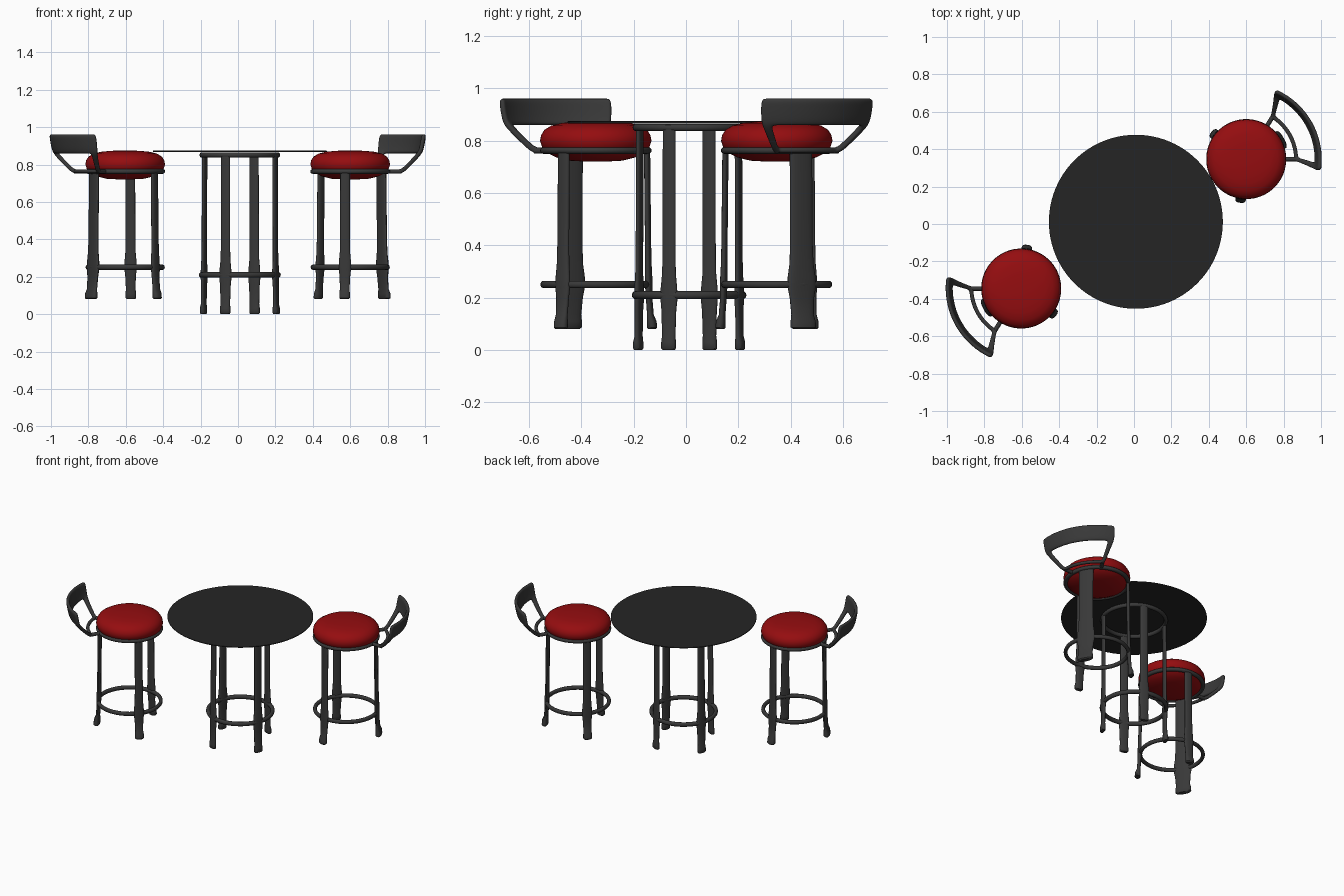
import bpy, bmesh
from math import sin, cos, pi, radians
from mathutils import Matrix, Vector

if "Cube" in bpy.data.objects:
    bpy.data.objects.remove(bpy.data.objects["Cube"])


def material(name, rgb):
    m = bpy.data.materials.new(name)
    m.diffuse_color = (*rgb, 1)
    m.use_nodes = True
    m.node_tree.nodes["Principled BSDF"].inputs["Base Color"].default_value = m.diffuse_color
    return m


METAL = material("dark_metal", (0.04, 0.04, 0.04))
TOP = material("black_top", (0.018, 0.018, 0.018))
RED = material("red_cushion", (0.3, 0.004, 0.005))


def finish(bm, name, mat, frame, angle=40):
    bmesh.ops.recalc_face_normals(bm, faces=bm.faces)
    me = bpy.data.meshes.new(name)
    bm.to_mesh(me)
    bm.free()
    ob = bpy.data.objects.new(name, me)
    bpy.context.collection.objects.link(ob)
    me.materials.append(mat)
    ob.matrix_world = frame
    bpy.ops.object.select_all(action='DESELECT')
    ob.select_set(True)
    bpy.context.view_layer.objects.active = ob
    bpy.ops.object.shade_smooth_by_angle(angle=radians(angle))
    return ob


def loft(bm, rings, closed=False):
    """Skin a list of equal point rings; cap the ends unless closed."""
    vs = [[bm.verts.new(p) for p in r] for r in rings]
    n = len(vs[0])
    pairs = list(zip(vs, vs[1:])) + ([(vs[-1], vs[0])] if closed else [])
    for a, b in pairs:
        for i in range(n):
            j = (i + 1) % n
            bm.faces.new((a[i], a[j], b[j], b[i]))
    if not closed:
        bm.faces.new(vs[0])
        bm.faces.new(vs[-1])


def circle(r, z, n):
    return [(r * cos(2 * pi * i / n), r * sin(2 * pi * i / n), z) for i in range(n)]


def turned(name, profile, mat, frame, n=64, angle=40):
    bm = bmesh.new()
    loft(bm, [circle(r, z, n) for r, z in profile])
    return finish(bm, name, mat, frame, angle)


def hoop(name, radius, z, width, height, frame):
    bm = bmesh.new()
    loft(bm, [circle(radius + width / 2 * cos(2 * pi * k / 12),
                     z + height / 2 * sin(2 * pi * k / 12), 56) for k in range(12)], True)
    return finish(bm, name, METAL, frame)


def leg(name, angle, sections, frame):
    """Flat oval leg; each section is (z, radius from axis, width, thickness)."""
    bm = bmesh.new()
    rings = []
    for z, r, w, t in sections:
        ring = []
        for i in range(20):
            c, s = cos(2 * pi * i / 20), sin(2 * pi * i / 20)
            x = t / 2 * abs(c) ** 0.8 * (1 if c > 0 else -1)
            y = w / 2 * abs(s) ** 0.8 * (1 if s > 0 else -1)
            ring.append((r + x, y, z))
        rings.append(ring)
    loft(bm, rings)
    return finish(bm, name, METAL, frame @ Matrix.Rotation(radians(angle), 4, 'Z'))


def backrest(name, frame):
    """Curved, outward-leaning frame with one open window."""
    # rows: (radius, height, half angle), columns: fraction of half angle
    rows = [(0.255, 0.762, 31), (0.278, 0.766, 32), (0.30, 0.785, 33.5), (0.345, 0.83, 36),
            (0.372, 0.86, 37.5), (0.382, 0.88, 38), (0.392, 0.935, 38), (0.396, 0.962, 37)]
    cols = [-1, -0.93, -0.86, -0.74] + [i / 10 for i in range(-6, 7, 2)] + [0.74, 0.86, 0.93, 1]
    bm = bmesh.new()
    grid = [[bm.verts.new((r * cos(radians(h * c)), r * sin(radians(h * c)), z))
             for c in cols] for r, z, h in rows]
    for i in range(len(rows) - 1):
        for j in range(len(cols) - 1):
            window = 1 <= i <= 3 and 2 <= j < len(cols) - 3
            if not window:
                bm.faces.new((grid[i][j], grid[i][j + 1], grid[i + 1][j + 1], grid[i + 1][j]))
    ob = finish(bm, name, METAL, frame, 60)
    solid = ob.modifiers.new("thickness", 'SOLIDIFY')
    solid.thickness = 0.022
    solid.offset = 0
    sub = ob.modifiers.new("rounding", 'SUBSURF')
    sub.levels = sub.render_levels = 2
    return ob


def strut(name, angle, r0, r1, z, rad, frame):
    bm = bmesh.new()
    bmesh.ops.create_cone(bm, cap_ends=True, segments=14, radius1=rad, radius2=rad, depth=r1 - r0)
    bm.transform(Matrix.Translation(((r0 + r1) / 2, 0, z)) @ Matrix.Rotation(pi / 2, 4, 'Y'))
    return finish(bm, name, METAL, frame @ Matrix.Rotation(radians(angle), 4, 'Z'))


# Table: thin round top, two hoops, four legs
table = Matrix.Translation((0.01, 0.012, 0))
turned("table_top", [(0.462, 0.866), (0.465, 0.868), (0.465, 0.873), (0.462, 0.875)],
       TOP, table, 96, 30)
hoop("table_upper_hoop", 0.203, 0.851, 0.026, 0.028, table)
hoop("table_foot_hoop", 0.206, 0.21, 0.026, 0.03, table)
table_leg = [(0.0, 0.21, 0.048, 0.022), (0.006, 0.21, 0.058, 0.032), (0.03, 0.21, 0.058, 0.032),
             (0.055, 0.208, 0.054, 0.022), (0.15, 0.207, 0.06, 0.022), (0.19, 0.206, 0.068, 0.025),
             (0.235, 0.206, 0.067, 0.025), (0.29, 0.206, 0.056, 0.021), (0.35, 0.205, 0.053, 0.02),
             (0.86, 0.203, 0.052, 0.02)]
for k in range(4):
    leg(f"table_leg_{k + 1}", -22 + 90 * k, table_leg, table)

# Stools: local +x is the back, facing away from the table
seat = [(0.03, 0.72), (0.10, 0.724), (0.15, 0.736), (0.185, 0.754), (0.205, 0.775), (0.213, 0.80),
        (0.209, 0.822), (0.196, 0.842), (0.17, 0.858), (0.13, 0.868), (0.08, 0.873), (0.03, 0.875)]
front_leg = [(0.08, 0.217, 0.045, 0.028), (0.087, 0.217, 0.057, 0.038), (0.11, 0.216, 0.057, 0.036),
             (0.135, 0.211, 0.052, 0.024), (0.20, 0.206, 0.057, 0.023), (0.24, 0.205, 0.066, 0.026),
             (0.28, 0.204, 0.065, 0.026), (0.33, 0.203, 0.056, 0.023), (0.40, 0.202, 0.053, 0.022),
             (0.77, 0.198, 0.052, 0.022)]
back_leg = [(z, r - 0.008, w * 1.85, t * 1.1) for z, r, w, t in front_leg]

for side, x, y, turn in (("right", 0.6, 0.347, 29), ("left", -0.603, -0.345, 209)):
    stool = Matrix.Translation((x, y, 0)) @ Matrix.Rotation(radians(turn), 4, 'Z')
    turned(f"{side}_seat", seat, RED, stool, 64, 60)
    hoop(f"{side}_seat_hoop", 0.2, 0.763, 0.028, 0.026, stool)
    hoop(f"{side}_foot_hoop", 0.2, 0.251, 0.024, 0.028, stool)
    leg(f"{side}_back_leg", 0, back_leg, stool)
    leg(f"{side}_front_leg_1", 113, front_leg, stool)
    leg(f"{side}_front_leg_2", 233, front_leg, stool)
    backrest(f"{side}_backrest", stool)
    for n, a in enumerate((-29, 29)):
        strut(f"{side}_backrest_strut_{n + 1}", a, 0.195, 0.275, 0.763, 0.012, stool)
